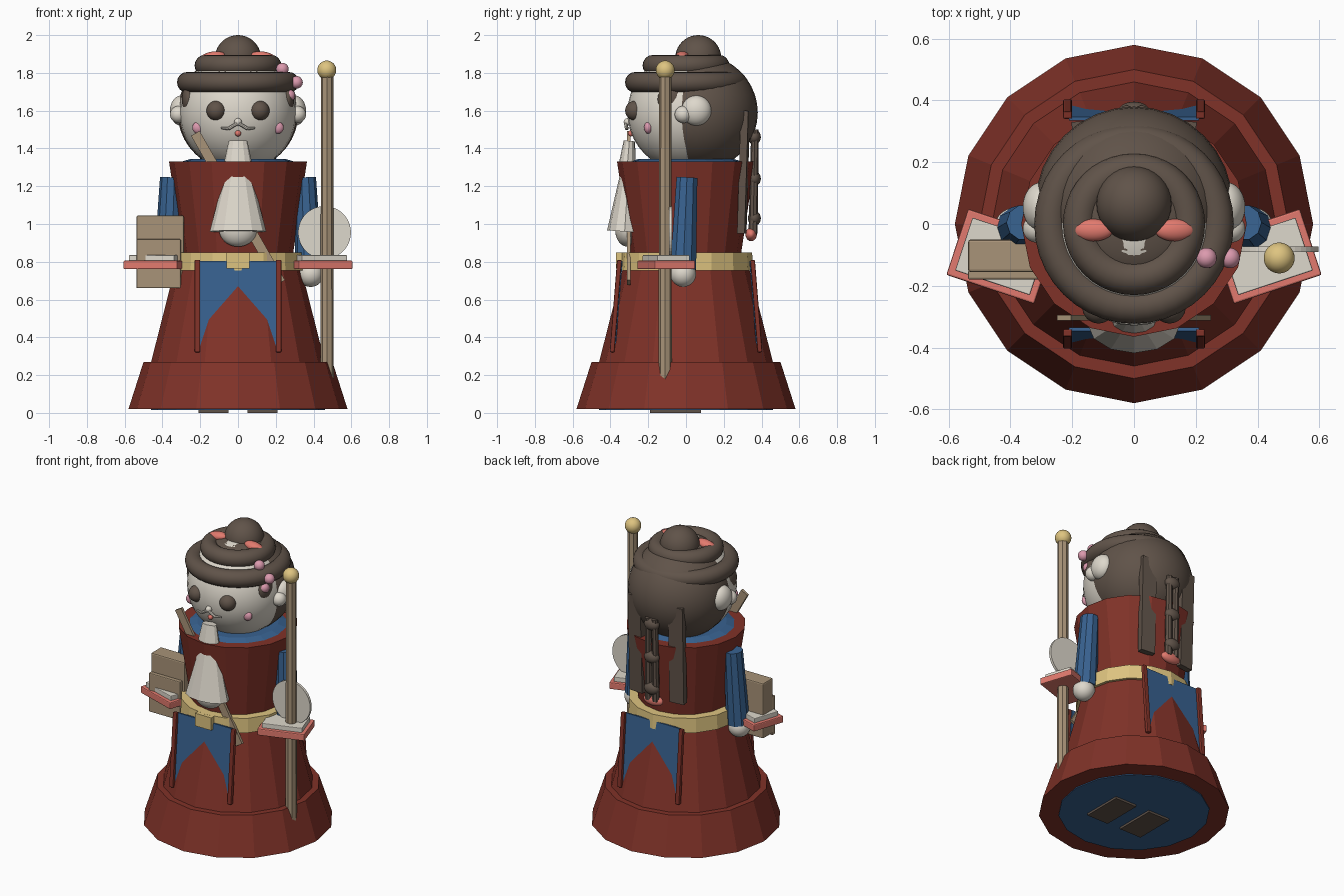
import bpy, bmesh, math
from mathutils import Matrix, Vector

cube = bpy.data.objects.get("Cube")
if cube:
    bpy.data.objects.remove(cube)


def material(name, r, g, b):
    """Flat colour given as sRGB 0-255, stored linear."""
    col = [((c / 255 + 0.055) / 1.055) ** 2.4 for c in (r, g, b)] + [1]
    mat = bpy.data.materials.new(name)
    mat.use_nodes = True
    mat.diffuse_color = col
    mat.node_tree.nodes["Principled BSDF"].inputs["Base Color"].default_value = col
    return mat


red = material("robe red", 128, 50, 40)
blue = material("cloth blue", 56, 98, 144)
cream = material("cream", 222, 216, 204)
coral = material("coral", 226, 122, 110)
gold = material("gold", 222, 196, 128)
wood = material("wood tan", 168, 147, 120)
hair = material("hair brown", 96, 83, 73)
pink = material("blossom pink", 220, 154, 174)


def finish(name, bm, mat, matrix, smooth=False):
    bmesh.ops.transform(bm, matrix=matrix, verts=bm.verts)
    bmesh.ops.recalc_face_normals(bm, faces=bm.faces)
    mesh = bpy.data.meshes.new(name)
    bm.to_mesh(mesh)
    bm.free()
    mesh.materials.append(mat)
    for poly in mesh.polygons:
        poly.use_smooth = smooth
    obj = bpy.data.objects.new(name, mesh)
    bpy.context.collection.objects.link(obj)
    return obj


def place(loc, rot=(0, 0, 0), size=(1, 1, 1)):
    turn = Matrix.Rotation(rot[2], 4, "Z") @ Matrix.Rotation(rot[1], 4, "Y") @ Matrix.Rotation(rot[0], 4, "X")
    return Matrix.Translation(loc) @ turn @ Matrix.Diagonal((*size, 1))


def ball(name, mat, loc, size, rot=(0, 0, 0)):
    if not isinstance(size, tuple):
        size = (size,) * 3
    bm = bmesh.new()
    bmesh.ops.create_uvsphere(bm, u_segments=32, v_segments=20, radius=1)
    return finish(name, bm, mat, place(loc, rot, size), True)


def box(name, mat, loc, size, rot=(0, 0, 0), bevel=0):
    bm = bmesh.new()
    bmesh.ops.create_cube(bm, size=1)
    obj = finish(name, bm, mat, Matrix.Diagonal((*size, 1)))
    obj.matrix_world = place(loc, rot)
    if bevel:
        mod = obj.modifiers.new("soft edges", "BEVEL")
        mod.width = bevel
        mod.segments = 2
    return obj


def cone(name, mat, start, end, r_start, r_end, sides=16, squash=1):
    """Tapered prism between two points; squash flattens it along y."""
    a, b = Vector(start), Vector(end)
    axis = b - a
    bm = bmesh.new()
    bmesh.ops.create_cone(bm, cap_ends=True, segments=sides, radius1=r_start,
                          radius2=r_end, depth=axis.length)
    bmesh.ops.scale(bm, vec=(1, squash, 1), verts=bm.verts)
    turn = Vector((0, 0, 1)).rotation_difference(axis).to_matrix().to_4x4()
    return finish(name, bm, mat, Matrix.Translation((a + b) / 2) @ turn)


def ring(name, mat, loc, major, minor, tilt=0):
    """Torus made by spinning a circle."""
    bm = bmesh.new()
    bmesh.ops.create_circle(bm, segments=16, radius=minor,
                            matrix=Matrix.Translation((major, 0, 0)) @ Matrix.Rotation(math.pi / 2, 4, "X"))
    bmesh.ops.spin(bm, geom=bm.verts[:] + bm.edges[:], axis=(0, 0, 1), cent=(0, 0, 0),
                   angle=math.tau, steps=40, use_merge=True)
    return finish(name, bm, mat, place(loc, (tilt, 0, 0)), True)


def upright(name, mat, z0, z1, r0, r1):
    return cone(name, mat, (0, 0, z0), (0, 0, z1), r0, r1)


# Robe
upright("robe_hem", red, 0.02, 0.27, 0.58, 0.5)
upright("robe_skirt", red, 0.25, 0.8, 0.465, 0.325)
upright("robe_torso", red, 0.8, 1.33, 0.285, 0.365)
upright("belt", gold, 0.755, 0.85, 0.355, 0.35)
upright("inner_collar", blue, 1.32, 1.345, 0.33, 0.25)
upright("robe_lining", blue, 0.014, 0.03, 0.46, 0.46)
box("belt_buckle", gold, (0, -0.355, 0.807), (0.12, 0.03, 0.085))

# Apron panels, front and back
for label, side in (("front", -1), ("back", 1)):
    tilt = side * 0.08
    box(label + "_apron", blue, (0, side * 0.36, 0.57), (0.42, 0.012, 0.47), (tilt, 0, 0))
    for x in (-0.215, 0.215):
        box(label + "_apron_border", red, (x, side * 0.372, 0.565), (0.03, 0.025, 0.49), (tilt, 0, 0), 0.006)

# Head and face
ball("head", cream, (0, 0, 1.59), 0.31)
ball("nose", cream, (0, -0.31, 1.54), 0.02)
ball("mouth", coral, (0, -0.292, 1.48), 0.016)
for s in (-1, 1):
    ball("eye", hair, (s * 0.115, -0.27, 1.6), 0.052)
    ball("cheek", pink, (s * 0.21, -0.2, 1.51), (0.032, 0.022, 0.032))
    ball("ear", cream, (s * 0.3, 0.055, 1.6), (0.06, 0.08, 0.08))
    ball("ear_lobe", cream, (s * 0.315, -0.015, 1.58), 0.045)
    cone("moustache", cream, (0, -0.32, 1.535), (s * 0.05, -0.315, 1.505), 0.009, 0.009, 8)
    cone("moustache_tip", cream, (s * 0.05, -0.315, 1.505), (s * 0.09, -0.305, 1.508), 0.009, 0.005, 8)

# Beard
cone("beard_top", cream, (0, -0.3, 1.44), (0, -0.31, 1.32), 0.05, 0.075, 12, 0.6)
cone("beard", cream, (0, -0.3, 1.34), (0, -0.325, 0.96), 0.05, 0.15, 12, 0.62)
ball("beard_end", cream, (0, -0.31, 0.97), (0.1, 0.065, 0.09))

# Hair
ball("hair_back", hair, (0, 0.06, 1.59), (0.32, 0.32, 0.31))
ring("hair_roll_lower", hair, (0, 0, 1.75), 0.268, 0.055)
ring("hair_roll_upper", hair, (0, 0, 1.84), 0.175, 0.055)
ball("hair_crown", hair, (0, 0.03, 1.83), (0.2, 0.2, 0.07))
ball("hair_bun", hair, (0, 0.065, 1.878), 0.122)
for s in (-1, 1):
    ball("hair_sideburn", hair, (s * 0.262, -0.08, 1.66), (0.035, 0.07, 0.075))
    ball("hair_clip", coral, (s * 0.133, -0.02, 1.885), (0.066, 0.036, 0.028), (0, s * 0.15, 0))
    box("hair_panel", hair, (s * 0.15, 0.305, 1.275), (0.1, 0.04, 0.65), (-0.03, 0, s * -0.1))
for x, z in ((0.235, 1.82), (0.31, 1.75), (0.27, 1.68)):
    ball("hair_blossom", pink, (x, -0.11, z), 0.033)

# Braid
for x in (-0.025, 0.025):
    cone("braid_strand", hair, (x, 0.365, 1.5), (x, 0.355, 0.95), 0.02, 0.024, 8)
for z in (1.46, 1.24, 1.03):
    ball("braid_knot", hair, (0, 0.362, z), (0.052, 0.034, 0.04))
ball("braid_tie", coral, (0, 0.345, 0.945), (0.07, 0.03, 0.036))

# Arms, hands, trays, feet
for s in (-1, 1):
    cone("sleeve", blue, (s * 0.355, 0.005, 1.245), (s * 0.375, -0.015, 0.76), 0.058, 0.072, 10)
    ball("hand", cream, (s * 0.385, -0.015, 0.735), 0.068)
    turn = (0, 0, s * 0.32)
    box("tray", coral, (s * 0.43, -0.105, 0.783), (0.3, 0.225, 0.045), turn, 0.006)
    box("tray_sheet", cream, (s * 0.43, -0.105, 0.818), (0.255, 0.18, 0.034), turn, 0.004)
    box("foot", hair, (s * 0.13, -0.055, 0.02), (0.16, 0.27, 0.04))

# Carried wooden box
box("carried_box", wood, (-0.412, -0.103, 0.86), (0.25, 0.105, 0.37), bevel=0.008)
box("carried_box_front", wood, (-0.42, -0.165, 0.79), (0.235, 0.03, 0.26), bevel=0.006)

# Fan, staff and slung stick
cone("fan", cream, (0.458, -0.09, 0.955), (0.458, -0.073, 0.955), 0.14, 0.14, 40)
cone("staff", wood, (0.472, -0.11, 0.16), (0.472, -0.11, 1.8), 0.035, 0.033, 8)
ball("staff_knob", gold, (0.47, -0.11, 1.815), 0.05)
box("slung_stick", wood, (0, -0.303, 1.085), (0.052, 0.018, 0.91), (0, -0.52, 0))
